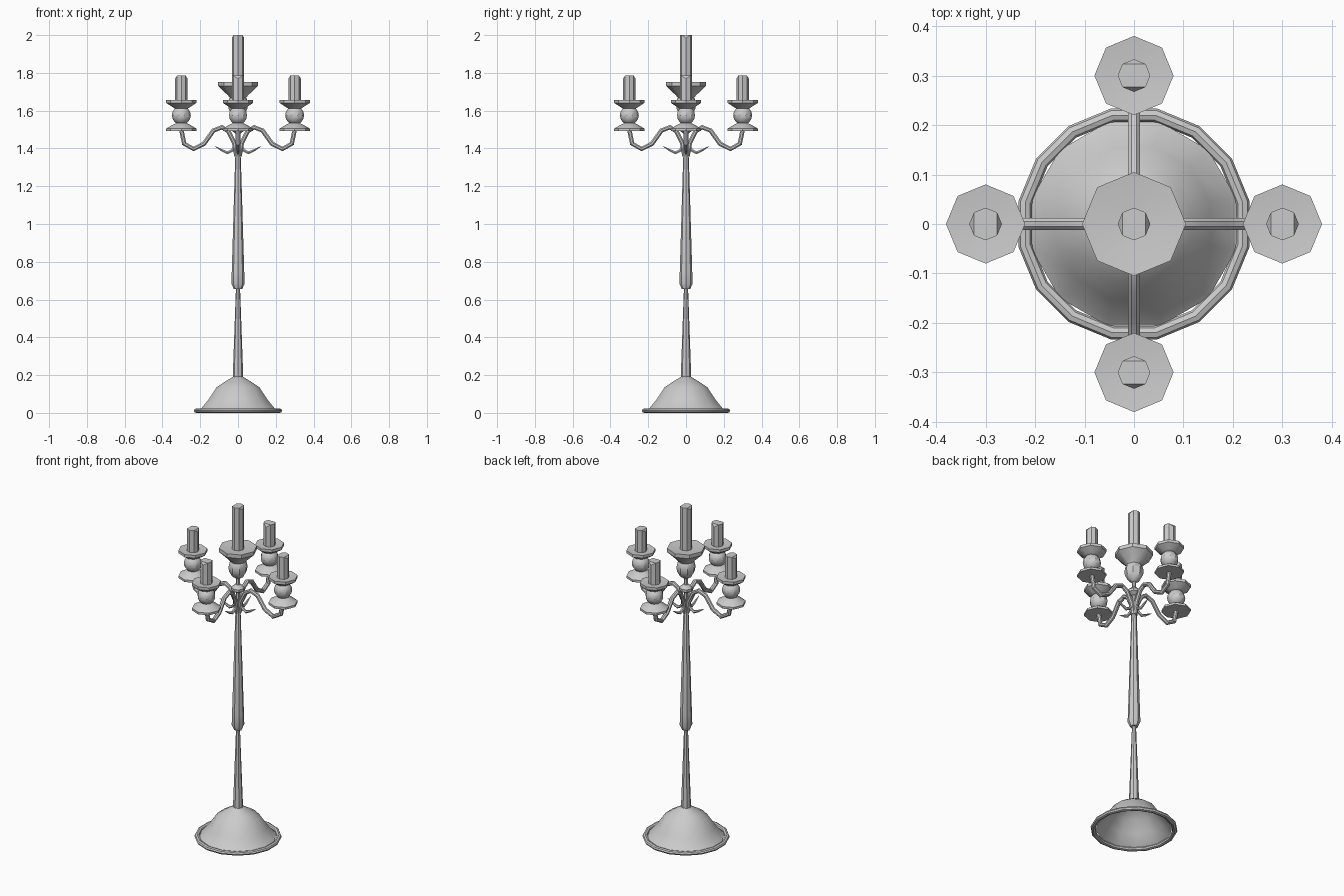
import bpy, bmesh, math
from mathutils import Matrix

cube = bpy.data.objects.get("Cube")
if cube:
    bpy.data.objects.remove(cube, do_unlink=True)

GREY = (0.6, 0.6, 0.6, 1)
metal = bpy.data.materials.new("plain grey")
metal.use_nodes = True
metal.diffuse_color = GREY
metal.node_tree.nodes["Principled BSDF"].inputs["Base Color"].default_value = GREY


def finish(name, bm, turn=0):
    """Turn a bmesh into a shaded object, rotated about z by a number of quarter turns."""
    bmesh.ops.recalc_face_normals(bm, faces=bm.faces)
    bmesh.ops.transform(bm, matrix=Matrix.Rotation(turn * math.pi / 2, 4, 'Z'), verts=bm.verts)
    me = bpy.data.meshes.new(name)
    bm.to_mesh(me)
    bm.free()
    me.materials.append(metal)
    ob = bpy.data.objects.new(name, me)
    bpy.context.collection.objects.link(ob)
    bpy.ops.object.select_all(action='DESELECT')
    ob.select_set(True)
    bpy.context.view_layer.objects.active = ob
    bpy.ops.object.shade_smooth_by_angle(angle=math.radians(35))
    return ob


def skin(bm, rings, caps=True):
    """Bridge equal rings of points with quads and optionally cap both ends."""
    loops = [[bm.verts.new(p) for p in ring] for ring in rings]
    n = len(loops[0])
    for a, b in zip(loops, loops[1:]):
        for i in range(n):
            j = (i + 1) % n
            bm.faces.new((a[i], a[j], b[j], b[i]))
    if caps:
        bm.faces.new(loops[0])
        bm.faces.new(loops[-1])
    return loops


def lathe(name, profile, sides=8, x=0, turn=0, offset=0.0, caps=True):
    """Revolve (radius, height) points about a vertical axis."""
    angles = [2 * math.pi * (i + offset) / sides for i in range(sides)]
    bm = bmesh.new()
    skin(bm, [[(x + r * math.cos(a), r * math.sin(a), z) for a in angles]
              for r, z in profile], caps)
    return finish(name, bm, turn)


def sweep(name, path, turn, sides=8):
    """Sweep a round section along (x, z, radius) points in the xz plane."""
    rings = []
    for k, (x, z, r) in enumerate(path):
        x0, z0, _ = path[max(k - 1, 0)]
        x1, z1, _ = path[min(k + 1, len(path) - 1)]
        d = math.hypot(x1 - x0, z1 - z0)
        nx, nz = (z0 - z1) / d, (x1 - x0) / d
        ring = []
        for i in range(sides):
            a = 2 * math.pi * (i + 0.5) / sides
            ring.append((x + nx * r * math.cos(a), r * math.sin(a), z + nz * r * math.cos(a)))
        rings.append(ring)
    bm = bmesh.new()
    skin(bm, rings)
    finish(name, bm, turn)


def candle(name, x, r, bottom, top, turn):
    """Eight-sided candle whose top dips at its two outermost corners."""
    bm = bmesh.new()
    angles = [math.pi * i / 4 for i in range(8)]
    ring = [(x + r * math.cos(a), r * math.sin(a)) for a in angles]
    low = [(px, py, bottom) for px, py in ring]
    high = [(px, py, top - (0.015 if i % 4 == 0 else 0)) for i, (px, py) in enumerate(ring)]
    loops = skin(bm, [low, high], caps=False)
    t = loops[1]
    bm.faces.new((t[1], t[2], t[3], t[5], t[6], t[7]))
    bm.faces.new((t[7], t[0], t[1]))
    bm.faces.new((t[3], t[4], t[5]))
    bm.faces.new(loops[0])
    finish(name, bm, turn)


def ball(r, z, rings=8):
    """Profile of a sphere, leaving tiny caps at the poles."""
    return [(max(r * math.sin(math.pi * k / rings), 0.004),
             z - r * math.cos(math.pi * k / rings)) for k in range(rings + 1)]


# Hollow foot and its rounded rim
lathe("foot_dome", [(0.212, 0.015), (0.2, 0.025), (0.16, 0.073), (0.118, 0.135),
                    (0.075, 0.163), (0.026, 0.192)], 12, offset=0.5, caps=False)
tube = [(0.224 + 0.014 * math.cos(a), 0.012 + 0.012 * math.sin(a))
        for a in [2 * math.pi * k / 8 for k in range(9)]]
rim = lathe("foot_rim", tube, 16, offset=0.5, caps=False)

# Central shaft
lathe("lower_stem", [(0.028, 0.185), (0.011, 0.66)])
lathe("upper_shaft", [(0.022, 0.655), (0.035, 0.685), (0.033, 0.75), (0.015, 1.35), (0.011, 1.365)])
lathe("neck", [(0.012, 1.35), (0.012, 1.6)])
lathe("neck_collar", [(0.014, 1.48), (0.036, 1.495), (0.036, 1.51), (0.014, 1.53)])

# Central holder and candle
lathe("centre_bulb", [(0.012, 1.565), (0.034, 1.58), (0.05, 1.61), (0.053, 1.635),
                      (0.046, 1.665), (0.03, 1.68)])
lathe("centre_saucer", [(0.036, 1.66), (0.052, 1.68), (0.105, 1.73), (0.105, 1.752), (0.034, 1.744)])
candle("centre_candle", 0, 0.033, 1.74, 2.0, 0)

# Four arms, each with a leaf, a holder and a candle
ARM = [(0.008, 1.36), (0.02, 1.43), (0.05, 1.49), (0.085, 1.512), (0.13, 1.495),
       (0.18, 1.425), (0.235, 1.397), (0.285, 1.425), (0.3, 1.5)]
LEAF = [(0.01, 1.43, 0.007), (0.03, 1.39, 0.009), (0.055, 1.377, 0.009),
        (0.085, 1.39, 0.007), (0.122, 1.412, 0.001)]
for turn, side in enumerate(("left", "back", "right", "front")):
    sweep(side + "_arm", [(x, z, 0.013) for x, z in ARM], turn)
    sweep(side + "_leaf", LEAF, turn, 6)
    lathe(side + "_drip_tray", [(0.08, 1.492), (0.08, 1.505), (0.05, 1.523), (0.02, 1.538)], x=0.3, turn=turn)
    lathe(side + "_ball", ball(0.05, 1.575), 10, x=0.3, turn=turn)
    lathe(side + "_saucer", [(0.03, 1.61), (0.045, 1.618), (0.08, 1.641), (0.08, 1.657), (0.03, 1.652)],
          x=0.3, turn=turn)
    candle(side + "_candle", 0.3, 0.033, 1.65, 1.785, turn)
